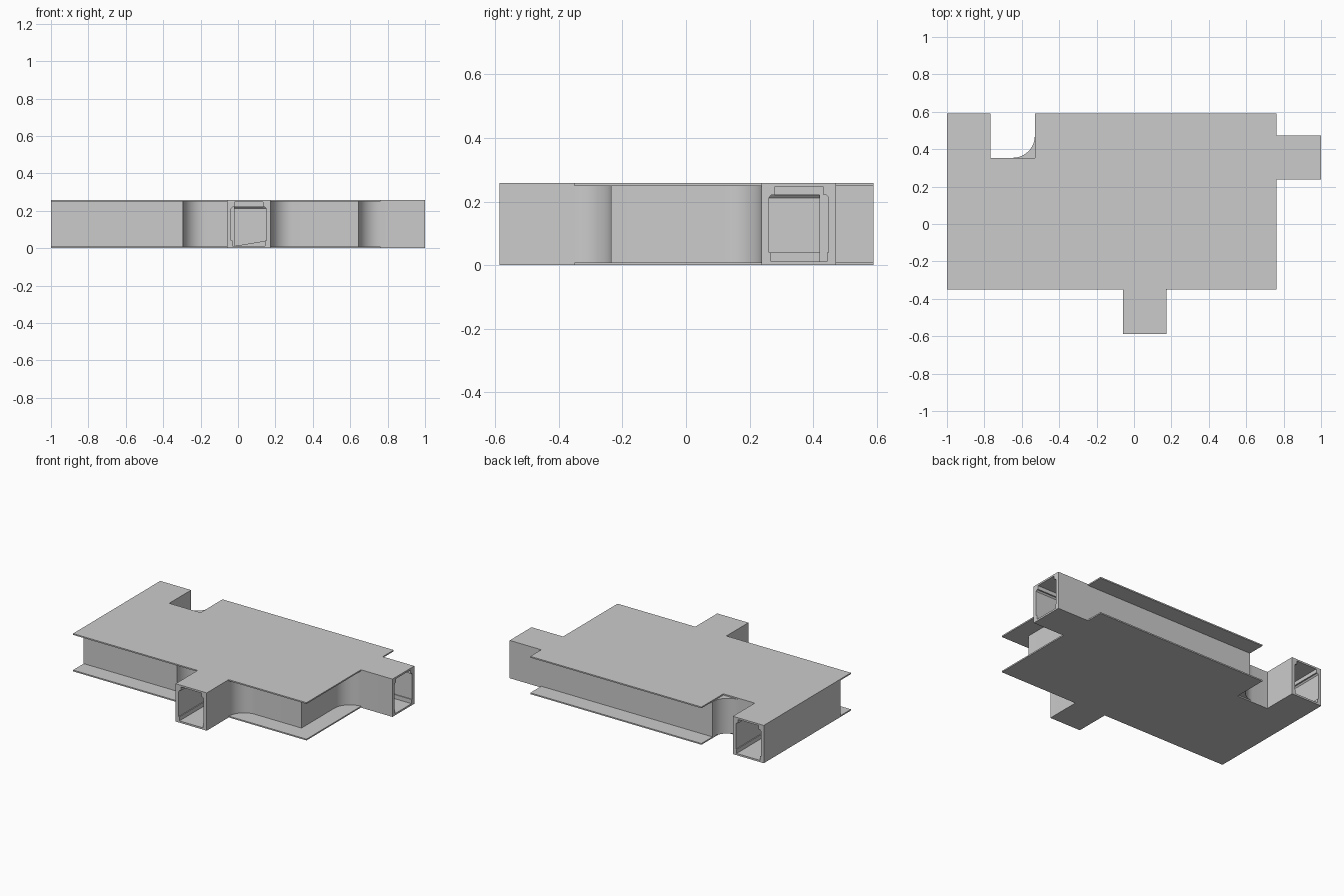
import bpy, bmesh, math
from mathutils import Matrix

if "Cube" in bpy.data.objects:
    bpy.data.objects.remove(bpy.data.objects["Cube"])

H, T = 0.258, 0.009     # total height, plate thickness


def prism(name, pts, depth, matrix=Matrix()):
    """Extrude a closed 2D outline along its local z."""
    bm = bmesh.new()
    face = bm.faces.new([bm.verts.new((x, y, 0)) for x, y in pts])
    top = bmesh.ops.extrude_face_region(bm, geom=[face])["geom"]
    bmesh.ops.translate(bm, vec=(0, 0, depth),
                        verts=[g for g in top if isinstance(g, bmesh.types.BMVert)])
    bmesh.ops.transform(bm, matrix=matrix, verts=bm.verts)
    bmesh.ops.recalc_face_normals(bm, faces=bm.faces)
    me = bpy.data.meshes.new(name)
    bm.to_mesh(me)
    bm.free()
    ob = bpy.data.objects.new(name, me)
    bpy.context.collection.objects.link(ob)
    return ob


def arc(cx, cy, r, a0, a1, n=10):
    return [(cx + r * math.cos(math.radians(a0 + (a1 - a0) * i / n)),
             cy + r * math.sin(math.radians(a0 + (a1 - a0) * i / n)))
            for i in range(n + 1)]


# Top and bottom plates with three arms and a rear notch
plate = [(-1, -.35), (-.06, -.35), (-.06, -.587), (.175, -.587), (.175, -.35),
         (.762, -.35), (.762, .237), (1, .237), (1, .472), (.762, .472),
         (.762, .59), (-.53, .59), (-.53, .354), (-.767, .354), (-.767, .59), (-1, .59)]
prism("bottom_plate", plate, T)
prism("top_plate", plate, T, Matrix.Translation((0, 0, H - T)))

# Body between the plates, with rounded inside corners
R = 0.118
outline = [(-1, -.235), (-.295, -.235)]
outline += arc(-.295 + R, -.235, R, 180, 90)             # front pocket
outline += [(-.06, -.235 + R), (-.06, -.587), (.175, -.587)]
outline += arc(.175 + R, -.235 - R, R, 180, 90)          # front arm fillet
outline += [(.644, -.235)]
outline += arc(.644 + R, .237 - R, R, 180, 90)           # right arm fillet
outline += [(1, .237), (1, .472), (-.53, .472)]
outline += arc(-.53 - R, .472, R, 0, -90)                # rear pocket
outline += [(-.767, .472 - R), (-.767, .59), (-1, .59)]
body = prism("channel_body", outline, H - 2 * T, Matrix.Translation((0, 0, T)))

# Tunnel profile: narrow floor, wide middle, slot in the roof
half = [(.088, .012), (.088, .04), (.094, .04), (.094, .212), (.086, .221),
        (.077, .221), (.077, .246)]
profile = half + [(-x, z) for x, z in reversed(half)]


def tunnel(x, y, angle, length):
    """Cut a tunnel starting at x, y, heading along angle in the plan."""
    m = (Matrix.Translation((x, y, 0)) @ Matrix.Rotation(math.radians(angle - 90), 4, 'Z')
         @ Matrix.Rotation(math.radians(90), 4, 'X') @ Matrix.Translation((0, 0, -length)))
    cutter = prism("tunnel_cutter", profile, length, m)
    mod = body.modifiers.new("tunnel", 'BOOLEAN')
    mod.object, mod.operation, mod.solver = cutter, 'DIFFERENCE', 'EXACT'
    bpy.context.view_layer.objects.active = body
    bpy.ops.object.modifier_apply(modifier=mod.name)
    bpy.data.objects.remove(cutter)


tunnel(1.02, .3545, 180, 1.04)       # right port
tunnel(.0575, -.61, 90, 1.03)        # front port
tunnel(-.8835, .61, -90, .6)         # rear port
tunnel(-.95, .115, 0, 1.05)          # link between the ports

bpy.ops.object.select_all(action='DESELECT')
body.select_set(True)
bpy.context.view_layer.objects.active = body
bpy.ops.object.shade_smooth_by_angle(angle=math.radians(30))
